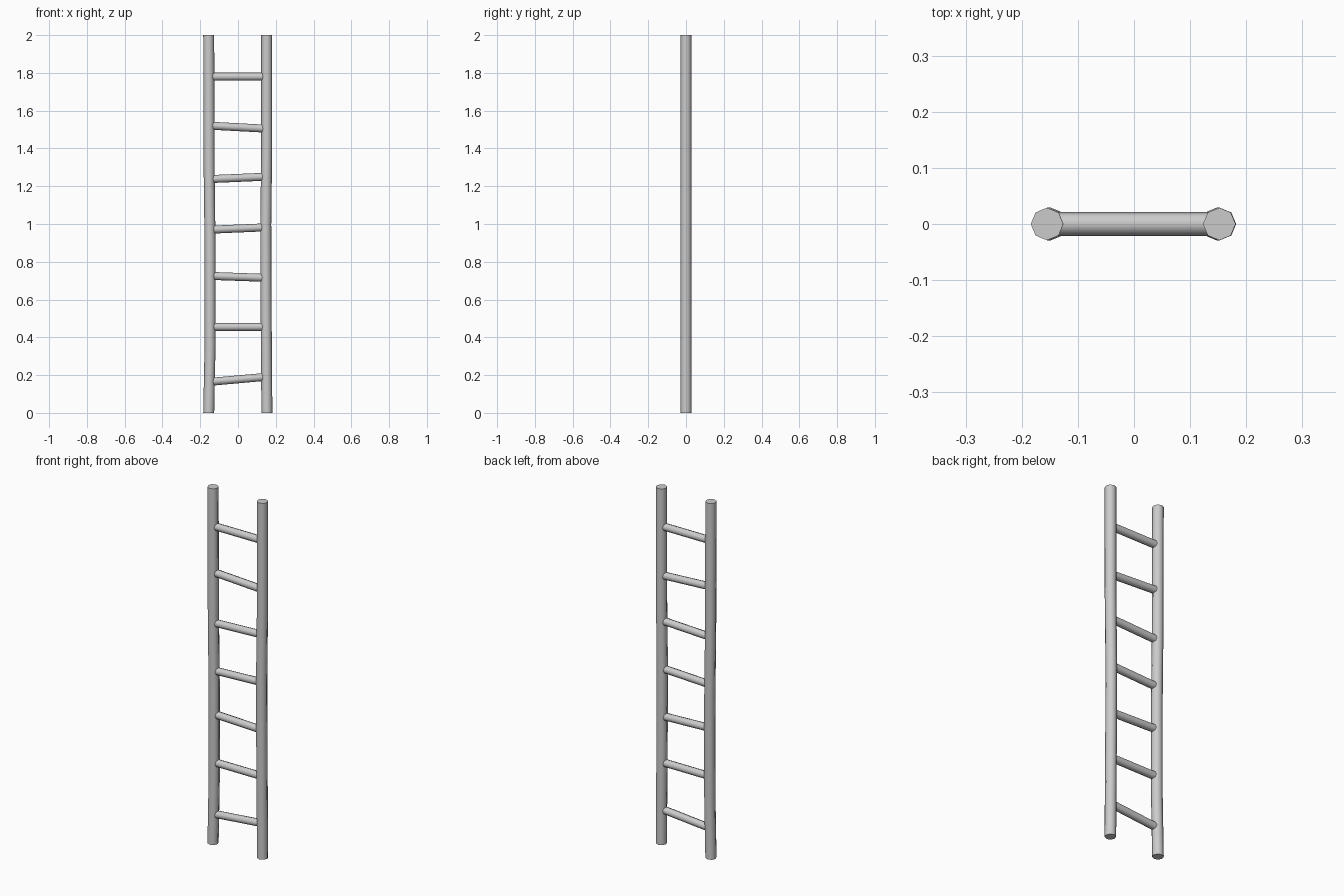
import bpy
import bmesh
from math import cos, sin, pi
from mathutils import Vector

if "Cube" in bpy.data.objects:
    bpy.data.objects.remove(bpy.data.objects["Cube"])

SIDES = 8
RAIL_RADIUS = 0.029
RUNG_RADIUS = 0.021

grey = bpy.data.materials.new("light_grey")
grey.use_nodes = True
grey.diffuse_color = (0.6, 0.6, 0.6, 1)
grey.node_tree.nodes["Principled BSDF"].inputs["Base Color"].default_value = grey.diffuse_color


def tube(name, path, radius, u, v):
    """Capped tube whose rings lie in the plane of u and v at each path point."""
    bm = bmesh.new()
    rings = []
    for point in path:
        rings.append([bm.verts.new(Vector(point) + radius * (u * cos(a) + v * sin(a)))
                      for a in (2 * pi * i / SIDES for i in range(SIDES))])
    for low, high in zip(rings, rings[1:]):
        for i in range(SIDES):
            j = (i + 1) % SIDES
            bm.faces.new((low[i], low[j], high[j], high[i]))
    bm.faces.new(rings[0][::-1])
    bm.faces.new(rings[-1])
    bmesh.ops.recalc_face_normals(bm, faces=bm.faces)
    mesh = bpy.data.meshes.new(name)
    bm.to_mesh(mesh)
    bm.free()
    mesh.materials.append(grey)
    obj = bpy.data.objects.new(name, mesh)
    bpy.context.collection.objects.link(obj)
    bpy.ops.object.select_all(action='DESELECT')
    obj.select_set(True)
    bpy.context.view_layer.objects.active = obj
    bpy.ops.object.shade_smooth_by_angle(angle=pi / 3)


X, Y, Z = Vector((1, 0, 0)), Vector((0, 1, 0)), Vector((0, 0, 1))

# Side rails, each slightly crooked: (x, z) along the rail
rails = {
    "right_rail": [(-0.155, 0), (-0.148, 0.35), (-0.148, 0.9), (-0.153, 1.3), (-0.155, 2)],
    "left_rail": [(0.153, 0), (0.148, 0.65), (0.147, 1), (0.152, 1.4), (0.152, 2)],
}
for name, points in rails.items():
    tube(name, [(x, 0, z) for x, z in points], RAIL_RADIUS, X, Y)

# Rungs, each slightly tilted: (height at the right rail, height at the left rail)
rungs = [(0.165, 0.19), (0.455, 0.455), (0.725, 0.715), (0.97, 0.982),
         (1.238, 1.25), (1.52, 1.505), (1.78, 1.78)]
for i, (right_z, left_z) in enumerate(rungs, 1):
    tube(f"rung_{i}", [(-0.14, 0, right_z), (0.14, 0, left_z)], RUNG_RADIUS, Y, Z)
